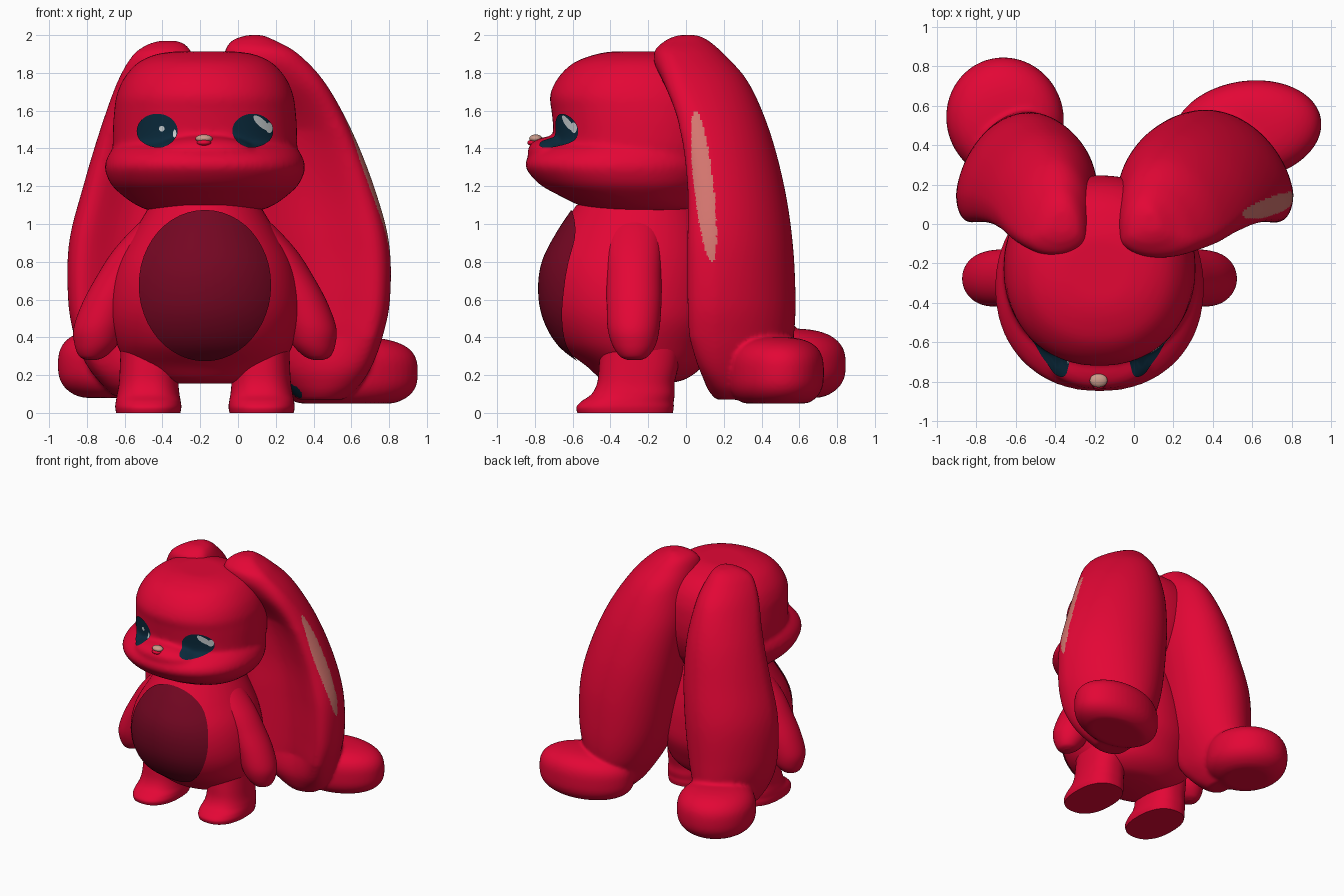
import bpy, math
from mathutils import Vector
from mathutils.bvhtree import BVHTree

if "Cube" in bpy.data.objects:
    bpy.data.objects.remove(bpy.data.objects["Cube"])

MID = -0.175  # symmetry line of head and body


def material(name, rgb):
    m = bpy.data.materials.new(name)
    m.diffuse_color = (*rgb, 1)
    m.use_nodes = True
    m.node_tree.nodes["Principled BSDF"].inputs["Base Color"].default_value = m.diffuse_color
    return m


RED = material("bright red", (0.77, 0.002, 0.036))
MAROON = material("dark maroon", (0.175, 0.002, 0.016))
NAVY = material("navy", (0.003, 0.023, 0.045))
PINK = material("dusty pink", (0.66, 0.18, 0.16))
TAN = material("tan", (0.60, 0.33, 0.26))
PALE = material("pale grey", (0.58, 0.62, 0.64))


def select(*obs):
    bpy.ops.object.select_all(action='DESELECT')
    for ob in obs:
        ob.select_set(True)
    bpy.context.view_layer.objects.active = obs[0]


def make(name, verts, faces, *mats):
    me = bpy.data.meshes.new(name)
    me.from_pydata(verts, [], faces)
    for m in mats:
        me.materials.append(m)
    ob = bpy.data.objects.new(name, me)
    bpy.context.collection.objects.link(ob)
    select(ob)
    bpy.ops.object.shade_smooth_by_angle(angle=math.radians(50))
    return ob


def fuse(name, obs, voxel, smooth):
    """Melt overlapping parts into one soft skin."""
    select(*obs)
    bpy.ops.object.join()
    ob = bpy.context.object
    ob.name = name
    mod = ob.modifiers.new("skin", 'REMESH')
    mod.mode, mod.voxel_size = 'VOXEL', voxel
    mod.use_smooth_shade = True
    soft = ob.modifiers.new("soften", 'SMOOTH')
    soft.factor, soft.iterations = 0.5, smooth
    for m in ("skin", "soften"):
        bpy.ops.object.modifier_apply(modifier=m)
    return ob


def power(v, e):
    return math.copysign(abs(v) ** e, v)


def spline(rows, steps):
    """Catmull-Rom through rows of numbers."""
    out = []
    for i in range(len(rows) - 1):
        a, b, c, d = (rows[max(0, min(len(rows) - 1, i + k))] for k in (-1, 0, 1, 2))
        for s in range(steps):
            t = s / steps
            out.append([0.5 * (2 * q + (r - p) * t + (2 * p - 5 * q + 4 * r - w) * t * t
                        + (3 * q - p - 3 * r + w) * t ** 3) for p, q, r, w in zip(a, b, c, d)])
    return out + [list(rows[-1])]


def skin(name, rings, n, mats=(RED,)):
    """Closed surface through rings of n points."""
    faces = []
    for r in range(len(rings) // n - 1):
        for k in range(n):
            a, b = r * n + k, r * n + (k + 1) % n
            faces.append((a, b, b + n, a + n))
    faces += [tuple(reversed(range(n))), tuple(range(len(rings) - n, len(rings)))]
    return make(name, rings, faces, *mats)


def loft(name, rows, e=1.0, hollow=False, lean=0.0, steps=8, n=72):
    """Rounded sections (z, x0, x1, y0, y1); hollow gives a dished front side."""
    verts = []
    for z, x0, x1, y0, y1 in spline(sorted(rows), steps):
        yc = y0 + (0.27 if hollow else 0.5) * (y1 - y0)
        dish = max(0, min(1, (1.85 - z) / .35, (z - .1) / .3)) if hollow else 0
        for k in range(n):
            t = 2 * math.pi * k / n
            c, s = math.cos(t), math.sin(t)
            x = (x0 + x1) / 2 + (x1 - x0) / 2 * power(c, e)
            if s > 0:
                x += lean * s * (x1 - x0)
                y = yc + (y1 - yc) * power(s, e)
            else:
                front = (1 - dish) * power(s, e) + dish * s * (2.2 - 1.75 * s * s)
                y = yc + (yc - y0) * front
            verts.append((x, y, z))
    return skin(name, verts, n)


def blob(name, c, r, mat=RED, e=1.0, turn=0.0, floor=-9, n=48, m=28):
    """Rounded ellipsoid, turned about z and flattened at a floor height."""
    verts = []
    for i in range(m + 1):
        p = math.pi * (max(.02, min(m - .02, i)) / m - 0.5)
        for k in range(n):
            t = 2 * math.pi * k / n
            w = power(math.cos(p), e)
            x, y = r[0] * w * math.cos(t), r[1] * w * math.sin(t)
            z = max(floor, c[2] + r[2] * power(math.sin(p), e))
            verts.append((c[0] + x * math.cos(turn) - y * math.sin(turn),
                          c[1] + x * math.sin(turn) + y * math.cos(turn), z))
    return skin(name, verts, n, (mat,))


def decal(name, target, cx, cz, rx, rz, mat, lift=0.005, tilt=0.0, rings=10, n=48):
    """Thin disc wrapped on the front of a target part."""
    me = target.data
    tree = BVHTree.FromPolygons([v.co for v in me.vertices],
                                [tuple(p.vertices) for p in me.polygons])
    verts, faces = [], []
    for i in range(rings + 1):
        for k in range(n):
            t, q = 2 * math.pi * k / n, i / rings
            u, v = rx * q * math.cos(t), rz * q * math.sin(t)
            x = cx + u * math.cos(tilt) - v * math.sin(tilt)
            z = cz + u * math.sin(tilt) + v * math.cos(tilt)
            hit, nor, _, _ = tree.ray_cast(Vector((x, -3, z)), Vector((0, 1, 0)))
            verts.append(hit + nor * lift)
    for i in range(rings):
        for k in range(n):
            a, b = i * n + k, i * n + (k + 1) % n
            faces.append((a, b, b + n, a + n))
    return make(name, verts, faces, mat)


def centred(rows):
    """(z, half width, y0, y1) rows on the symmetry line."""
    return [(z, MID - w, MID + w, a, b) for z, w, a, b in rows]


def pair(name, rows, **kw):
    loft("right_" + name, rows, **kw)
    loft("left_" + name, [(z, 2 * MID - b, 2 * MID - a, c, d) for z, a, b, c, d in rows], **kw)


# head: cranium, wide muzzle below it, and nose bridge
cranium = loft("cranium", centred([
    (1.15, .36, -.55, .12), (1.25, .45, -.66, .19), (1.38, .485, -.695, .235),
    (1.50, .487, -.702, .247), (1.60, .48, -.712, .242), (1.68, .468, -.72, .228),
    (1.77, .43, -.68, .188), (1.85, .36, -.60, .11), (1.895, .27, -.49, 0),
    (1.913, .17, -.40, -.08)]), e=0.93)
muzzle = loft("muzzle", centred([
    (1.065, .25, -.44, .0), (1.08, .32, -.52, .06), (1.11, .38, -.59, .09), (1.15, .435, -.67, .12),
    (1.21, .497, -.775, .17), (1.29, .53, -.845, .2), (1.34, .522, -.845, .21),
    (1.375, .505, -.81, .2), (1.41, .475, -.75, .17), (1.43, .43, -.68, .12)]), e=0.93)
bridge = blob("nose_bridge", (MID, -.70, 1.385), (.26, .14, .08))
head = fuse("head", [cranium, muzzle, bridge], .014, 14)

# body and belly patch
body = loft("body", centred([
    (.155, .16, -.38, -.10), (.18, .30, -.45, .0), (.25, .40, -.53, .09),
    (.36, .465, -.67, .15), (.50, .505, -.75, .20), (.65, .50, -.775, .20),
    (.80, .46, -.755, .18), (.95, .38, -.68, .14), (1.10, .29, -.58, .08)]))
decal("belly_patch", body, MID, .675, .345, .395, MAROON, lift=.008, rings=24)

# arms and legs
pair("arm", [
    (.28, .40, .45, -.31, -.24), (.30, .35, .49, -.35, -.20), (.36, .29, .515, -.39, -.16),
    (.45, .25, .52, -.415, -.14), (.58, .20, .475, -.42, -.13), (.72, .13, .40, -.42, -.13),
    (.86, .06, .31, -.42, -.13), (1.0, -.02, .18, -.40, -.14), (1.08, -.06, .07, -.36, -.18)])
pair("leg", [
    (0, -.045, .295, -.575, -.07), (.03, -.05, .30, -.58, -.065), (.06, -.047, .297, -.555, -.065),
    (.10, -.04, .29, -.50, -.06), (.16, -.035, .28, -.47, -.06), (.25, -.04, .275, -.46, -.04),
    (.38, -.04, .27, -.45, -.02)], e=0.85)

# long drooping ears, dished at the front, with tips resting behind
ear = loft("right_ear", [
    (2.0, .05, .13, -.04, .06), (1.97, -.03, .20, -.11, .12), (1.90, -.07, .32, -.17, .20),
    (1.75, -.08, .46, -.14, .33), (1.50, -.08, .60, -.04, .44), (1.20, -.05, .72, 0, .52),
    (.90, -.01, .80, 0, .565), (.60, .04, .805, 0, .58), (.40, .10, .765, .01, .57),
    (.25, .18, .71, .04, .54), (.14, .25, .64, .10, .51), (.07, .32, .56, .16, .46)],
    hollow=True, lean=-.08, steps=10, n=144)
tip = blob("right_tip", (.575, .475, .215), (.38, .252, .187), e=0.7, turn=.15, floor=.05)
right_ear = fuse("right_ear", [ear, tip], .0115, 8)
ear = loft("left_ear", [
    (1.97, -.41, -.33, -.04, .06), (1.95, -.48, -.28, -.10, .12), (1.89, -.56, -.24, -.16, .20),
    (1.75, -.64, -.21, -.13, .33), (1.50, -.73, -.19, -.03, .44), (1.20, -.82, -.19, 0, .51),
    (.90, -.895, -.22, 0, .56), (.60, -.90, -.26, 0, .57), (.40, -.865, -.31, .01, .57),
    (.25, -.80, -.37, .04, .54), (.15, -.72, -.45, .11, .50), (.09, -.66, -.52, .2, .46)],
    e=1.03, hollow=True, lean=.06, steps=10, n=96)
tip = blob("left_tip", (-.655, .535, .255), (.298, .313, .192), e=0.75, turn=.3, floor=.08)
fuse("left_ear", [ear, tip], .016, 5)

# worn pink streak on the outer edge of the right ear, dark spot underneath
right_ear.data.materials.append(PINK)
right_ear.data.materials.append(NAVY)
for p in right_ear.data.polygons:
    x, y, z = p.center
    q = 1 - ((z - 1.2) / .4) ** 2
    if x > .92 - .32 * z and q > 0 and abs(y - .05 - (1.6 - z) * .11) < .052 * math.sqrt(q):
        p.material_index = 1
    elif z < .25 and p.normal.z < -.2 and math.hypot(x - .30, y - .17) < .04:
        p.material_index = 2

# eyes, highlights and nose
for side, x in (("left", -.425), ("right", .075)):
    decal(side + "_eye", head, x, 1.492, .107, .092, NAVY, lift=.006)
decal("left_highlight", head, -.40, 1.505, .015, .015, PALE, lift=.009, rings=2)
decal("left_eye_rim", head, -.333, 1.475, .009, .025, PALE, lift=.009, rings=2)
decal("right_highlight", head, .12, 1.535, .055, .02, PALE, lift=.009, tilt=-.75, rings=4)
decal("right_eye_rim", head, .16, 1.51, .018, .028, PALE, lift=.009, rings=3)
blob("nose", (MID - .005, -.795, 1.452), (.045, .035, .022), TAN, n=24, m=14)
blob("nose_base", (MID - .005, -.805, 1.43), (.038, .035, .018), RED, n=24, m=14)
